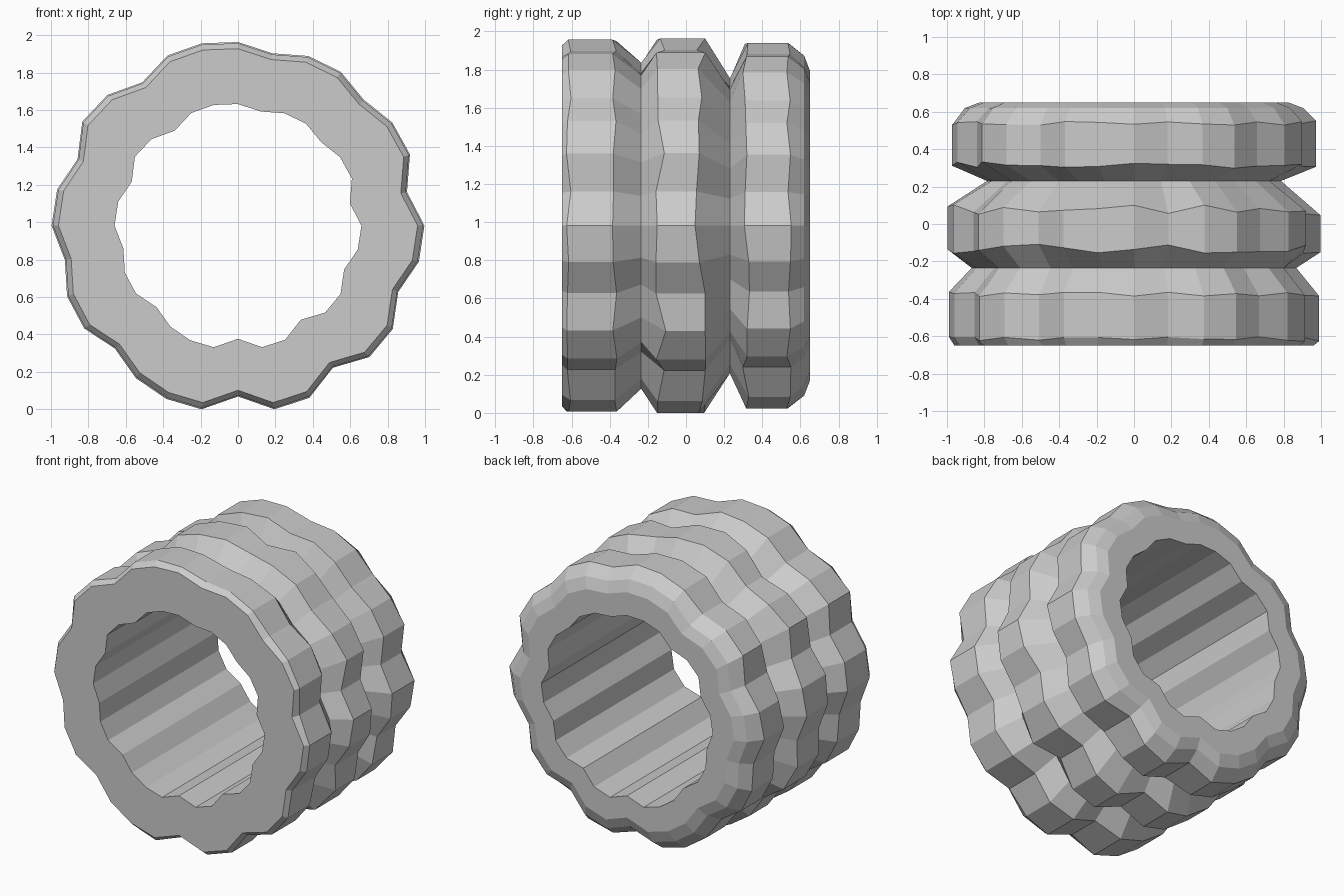
import bpy, bmesh, math, random

if "Cube" in bpy.data.objects:
    bpy.data.objects.remove(bpy.data.objects["Cube"])

random.seed(4)

# Hole radius at each of 32 even steps, clockwise from the top
HOLE = [.65, .622, .65, .655, .63, .657, .659, .61, .66, .653, .614, .659,
        .658, .605, .66, .663, .605, .663, .664, .65, .616, .655, .655, .625,
        .66, .653, .615, .663, .654, .61, .652, .658]

# Wall cross-section: depth, multiple of the hole radius, depth wobble
SECTION = [
    (-.65, 1.0, 0), (-.65, 1.455, 0),                    # flat front face
    (-.615, 1.50, .012), (-.375, 1.50, .015),            # front ridge
    (-.235, 1.315, 0),                                   # shallow groove
    (-.13, 1.51, .03), (.075, 1.51, .03),                # middle ridge
    (.23, 1.19, 0),                                      # deep groove
    (.315, 1.475, .018), (.54, 1.475, .012),             # back ridge
    (.62, 1.37, 0), (.65, 1.25, 0), (.65, 1.0, 0),       # rounded back rim
]

bm = bmesh.new()
columns = []
for i, r in enumerate(HOLE):
    a = math.tau * i / len(HOLE)
    columns.append([bm.verts.new((r * k * math.sin(a),
                                  y + random.uniform(-w, w),
                                  r * k * math.cos(a)))
                    for y, k, w in SECTION])

# Skin neighbouring cross-sections, closing each through the bore
n = len(SECTION)
for i, col in enumerate(columns):
    prev = columns[i - 1]
    for j in range(n):
        bm.faces.new((prev[j], prev[(j + 1) % n], col[(j + 1) % n], col[j]))
bmesh.ops.recalc_face_normals(bm, faces=bm.faces)

# Stand the tube on the ground
low = min(v.co.z for v in bm.verts)
bmesh.ops.translate(bm, verts=bm.verts, vec=(0, 0, -low))

mesh = bpy.data.meshes.new("ridged_tube")
bm.to_mesh(mesh)
bm.free()
tube = bpy.data.objects.new("ridged_tube", mesh)
bpy.context.collection.objects.link(tube)

grey = bpy.data.materials.new("light grey")
grey.diffuse_color = (.6, .6, .6, 1)
grey.use_nodes = True
grey.node_tree.nodes["Principled BSDF"].inputs["Base Color"].default_value = grey.diffuse_color
mesh.materials.append(grey)
